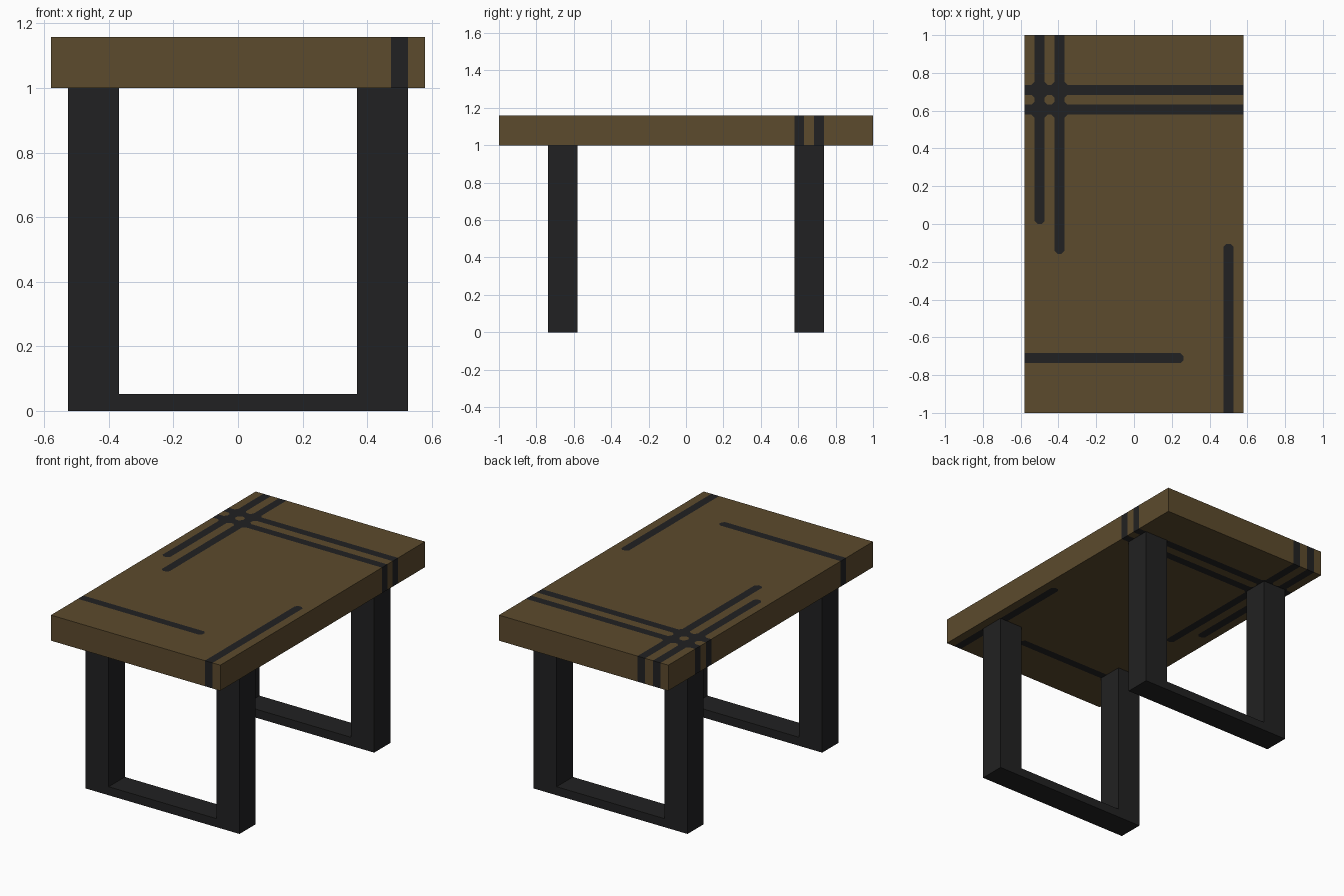
import bpy, bmesh
from mathutils import Vector

if "Cube" in bpy.data.objects:
    bpy.data.objects.remove(bpy.data.objects["Cube"])

U = 1 / 19  # the model sits on a grid of 19 units per half length


def material(name, rgb):
    m = bpy.data.materials.new(name)
    m.diffuse_color = (*rgb, 1)
    m.use_nodes = True
    m.node_tree.nodes["Principled BSDF"].inputs["Base Color"].default_value = m.diffuse_color
    return m


WOOD = material("brown_wood", (0.107, 0.069, 0.026))
BLACK = material("charcoal_black", (0.0155, 0.0155, 0.016))


def add_object(name, bm, mats):
    bmesh.ops.recalc_face_normals(bm, faces=bm.faces)
    bmesh.ops.scale(bm, vec=(U, U, U), verts=bm.verts)
    me = bpy.data.meshes.new(name)
    bm.to_mesh(me)
    bm.free()
    for m in mats:
        me.materials.append(m)
    ob = bpy.data.objects.new(name, me)
    bpy.context.collection.objects.link(ob)
    return ob


# U-shaped leg frames, extruded from a profile
PROFILE = [(-10, 0), (10, 0), (10, 19), (7, 19), (7, 1), (-7, 1), (-7, 19), (-10, 19)]
for name, y in (("front_leg_frame", -14), ("back_leg_frame", 11)):
    bm = bmesh.new()
    face = bm.faces.new([bm.verts.new((x, y, z)) for x, z in PROFILE])
    ext = bmesh.ops.extrude_face_region(bm, geom=[face])
    moved = [g for g in ext["geom"] if isinstance(g, bmesh.types.BMVert)]
    bmesh.ops.translate(bm, verts=moved, vec=(0, 3, 0))
    add_object(name, bm, [BLACK])

# Table top inlay: stripes one unit wide as (x0, x1, y0, y1)
STRIPES = [(-11, 11, 11, 12), (-11, 11, 13, 14),
           (-10, -9, 0, 19), (-8, -7, -3, 19),
           (9, 10, -19, -2), (-11, 5, -14, -13)]
# Crossings get filleted corners; free ends get chamfered corners
CROSSINGS = [(x, y) for x in (-9.5, -7.5) for y in (11.5, 13.5)]
ENDS = [(-9.5, 0.5, 0, -1), (-7.5, -2.5, 0, -1), (9.5, -2.5, 0, 1), (4.5, -13.5, 1, 0)]
FILLET, CAP = 1.3, 0.7


def is_inlay(c):
    for x, y in CROSSINGS:
        if abs(c.x - x) + abs(c.y - y) < FILLET and max(abs(c.x - x), abs(c.y - y)) < 0.8:
            return True
    for x, y, dx, dy in ENDS:
        px, py = c.x - x, c.y - y
        if px * dx + py * dy > 0 and max(abs(px), abs(py)) < 0.5 and abs(px) + abs(py) > CAP:
            return False
    return any(a < c.x < b and p < c.y < q
               or a <= c.x <= b and p <= c.y <= q and (abs(c.x) > 10.99 or abs(c.y) > 18.99)
               for a, b, p, q in STRIPES)


bm = bmesh.new()
bmesh.ops.create_cube(bm, size=1)
bmesh.ops.scale(bm, vec=(22, 38, 3), verts=bm.verts)
bmesh.ops.translate(bm, vec=(0, 0, 20.5), verts=bm.verts)


def cut(co, no):
    bmesh.ops.bisect_plane(bm, geom=bm.verts[:] + bm.edges[:] + bm.faces[:], dist=1e-5,
                           plane_co=Vector((*co, 0)), plane_no=Vector((*no, 0)).normalized())


# Straight cuts along all stripe edges
for x in sorted({v for s in STRIPES for v in s[:2] if abs(v) < 11}):
    cut((x, 0), (1, 0))
for y in sorted({v for s in STRIPES for v in s[2:] if abs(v) < 19}):
    cut((0, y), (0, 1))
# Diagonal cuts for fillets and chamfers
for x, y in CROSSINGS:
    for sx in (-1, 1):
        for sy in (-1, 1):
            cut((x + sx * FILLET, y), (sx, sy))
for x, y, dx, dy in ENDS:
    for s in (-1, 1):
        cut((x + dx * CAP, y + dy * CAP), (dx or s, dy or s))

for f in bm.faces:
    f.material_index = int(is_inlay(f.calc_center_median()))
add_object("inlaid_table_top", bm, [WOOD, BLACK])
